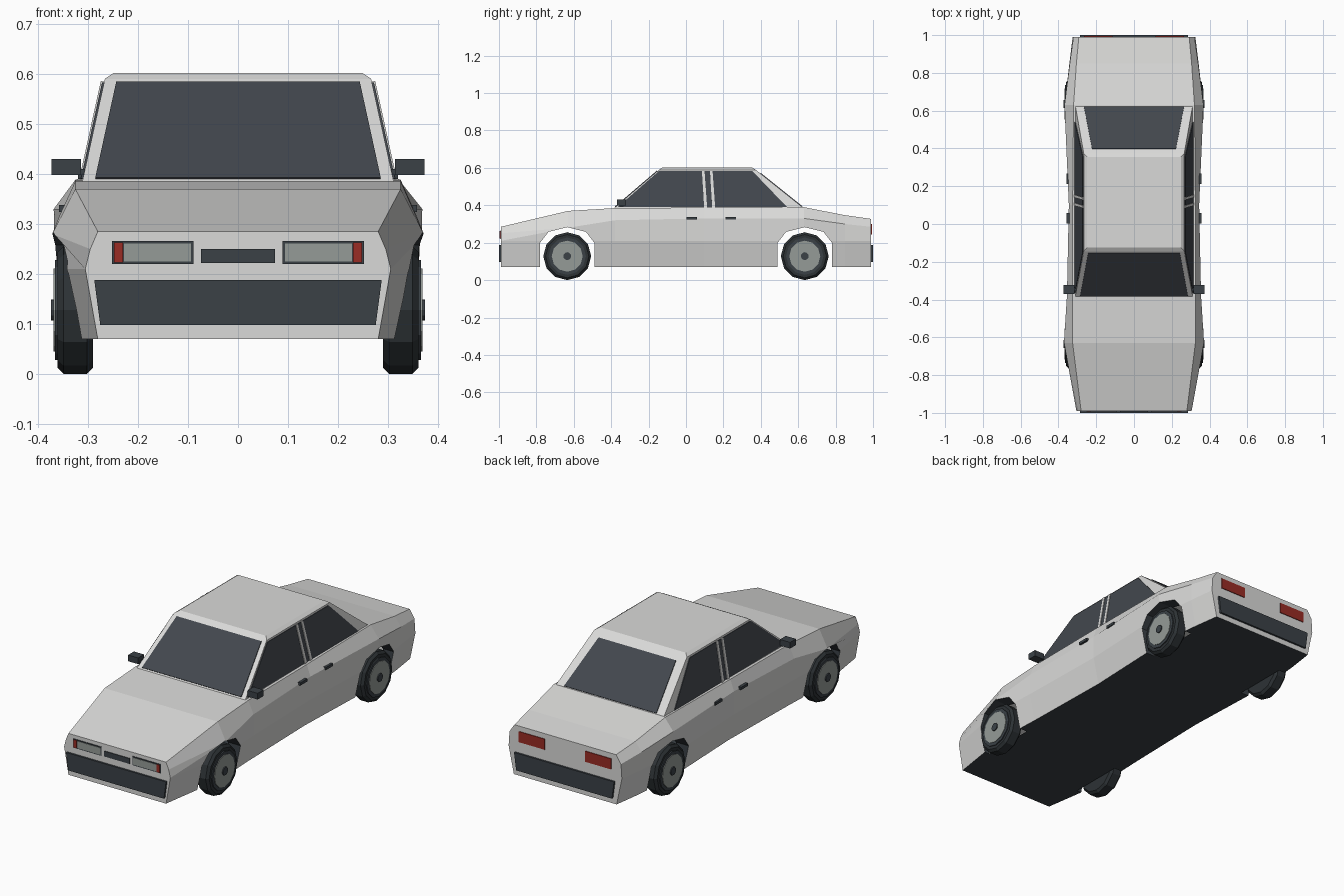
import bpy, bmesh, math
from mathutils import Vector

old = bpy.data.objects.get("Cube")
if old:
    bpy.data.objects.remove(old, do_unlink=True)


def material(name, r, g, b):
    m = bpy.data.materials.new(name)
    m.use_nodes = True
    m.diffuse_color = (r, g, b, 1)
    m.node_tree.nodes["Principled BSDF"].inputs["Base Color"].default_value = (r, g, b, 1)
    return m


PAINT = material("light grey paint", 0.7, 0.7, 0.69)
GLASS = material("tinted glass", 0.055, 0.063, 0.075)
TRIM = material("dark trim", 0.043, 0.053, 0.062)
RUBBER = material("tyre rubber", 0.026, 0.032, 0.036)
LENS = material("pale lens and hub", 0.3, 0.33, 0.31)
RED = material("red lens", 0.32, 0.025, 0.018)


def make(name, bm, *mats):
    bmesh.ops.recalc_face_normals(bm, faces=bm.faces)
    mesh = bpy.data.meshes.new(name)
    bm.to_mesh(mesh)
    bm.free()
    for m in mats:
        mesh.materials.append(m)
    ob = bpy.data.objects.new(name, mesh)
    bpy.context.collection.objects.link(ob)
    return ob


def loft(rings):
    """Closed skin through rings with equal point counts."""
    bm = bmesh.new()
    vs = [[bm.verts.new(p) for p in ring] for ring in rings]
    n = len(vs[0])
    for a, b in zip(vs, vs[1:]):
        for i in range(n):
            j = (i + 1) % n
            bm.faces.new((a[i], a[j], b[j], b[i]))
    bm.faces.new(vs[0])
    bm.faces.new(vs[-1])
    return bm


def plate(name, pts, thick, mat):
    """Flat polygon thickened outward, away from the middle of the car."""
    pts = [Vector(p) for p in pts]
    mid = sum(pts, Vector()) / len(pts)
    n = (pts[1] - pts[0]).cross(pts[2] - pts[0]).normalized()
    if n.dot(mid - Vector((0, 0, 0.2))) < 0:
        n = -n
    return make(name, loft([[p - n * 0.002 for p in pts], [p + n * thick for p in pts]]), mat)


def box(name, x, y, z, mat):
    return make(name, loft([[(a, y[0], z[0]), (a, y[1], z[0]), (a, y[1], z[1]), (a, y[0], z[1])]
                            for a in x]), mat)


def disc(name, x, y, z, radius, depth, mat, bevel=0):
    bpy.ops.mesh.primitive_cylinder_add(vertices=12, radius=radius, depth=depth,
                                        location=(x, y, z), rotation=(0, math.pi / 2, 0))
    ob = bpy.context.object
    ob.name = name
    ob.data.materials.append(mat)
    if bevel:
        mod = ob.modifiers.new("edge", "BEVEL")
        mod.width = bevel
        mod.segments = 1
        mod.limit_method = "ANGLE"
        mod.angle_limit = 1.0
    return ob


SIDES = (("left", 1), ("right", -1))
AXLE = 0.635
FLOOR, WAIST = 0.07, 0.21

# Lower body: y, floor width, waist width, shoulder width and z, deck width and z
sections = [
    (-0.99, 0.28, 0.305, 0.295, 0.25, 0.28, 0.285),
    (-0.63, 0.335, 0.366, 0.371, 0.28, 0.325, 0.37),
    (-0.38, 0.325, 0.355, 0.355, 0.32, 0.325, 0.385),
    (0.10, 0.315, 0.345, 0.345, 0.33, 0.325, 0.388),
    (0.63, 0.335, 0.366, 0.368, 0.33, 0.32, 0.39),
    (0.85, 0.315, 0.342, 0.34, 0.3, 0.305, 0.347),
    (0.99, 0.295, 0.325, 0.32, 0.285, 0.292, 0.327),
]
rings = []
for y, wf, ww, ws, zs, wd, zd in sections:
    half = [(wf, FLOOR), (ww, WAIST), (ws, zs), (wd, zd)]
    rings.append([(x, y, z) for x, z in half] + [(-x, y, z) for x, z in reversed(half)])
body = make("body_shell", loft(rings), PAINT, TRIM)
for f in body.data.polygons:
    if f.normal.z < -0.95:
        f.material_index = 1

# Wheel arches cut from the body, left open to the hollow inside
arch = [(-0.145, 0), (-0.145, 0.2), (-0.1, 0.258), (0, 0.283), (0.1, 0.258), (0.145, 0.2), (0.145, 0)]
cutters = []
for side, s in SIDES:
    for c in (-AXLE, AXLE):
        cut = make("arch_cutter", loft([[(s * x, c + y, z) for y, z in arch] for x in (0.285, 0.5)]), TRIM)
        cut.hide_render = True
        mod = body.modifiers.new("arch", "BOOLEAN")
        mod.object = cut
        mod.solver = "EXACT"
        mod.material_mode = "TRANSFER"
        cutters.append(cut)
deps = bpy.context.evaluated_depsgraph_get()
cut_mesh = bpy.data.meshes.new_from_object(body.evaluated_get(deps))
body.modifiers.clear()
body.data = cut_mesh
for cut in cutters:
    bpy.data.objects.remove(cut, do_unlink=True)
bm = bmesh.new()
bm.from_mesh(cut_mesh)
inner = [f for f in bm.faces if abs(f.normal.x) > 0.99 and
         all(abs(abs(v.co.x) - 0.285) < 0.001 for v in f.verts)]
bmesh.ops.delete(bm, geom=inner, context="FACES")
bm.to_mesh(cut_mesh)
bm.free()

# Cabin: sloping planes given as functions of height
BASE, ROOF = 0.38, 0.59


def side_x(z):
    return 0.312 - (z - BASE) * 0.22


def front_y(z):
    return -0.39 + (z - BASE) * 1.17


def rear_y(z):
    return 0.635 - (z - BASE) * 1.25


def rect(x, y0, y1, z):
    return [(x, y0, z), (x, y1, z), (-x, y1, z), (-x, y0, z)]


make("cabin", loft([rect(side_x(z), front_y(z), rear_y(z), z) for z in (BASE, ROOF)]
                   + [rect(0.248, -0.125, 0.355, 0.602)]), PAINT)


def screen(name, slope, z0, z1, w0, w1):
    plate(name, [(-w0, slope(z0), z0), (w0, slope(z0), z0),
                 (w1, slope(z1), z1), (-w1, slope(z1), z1)], 0.004, GLASS)


screen("windscreen", front_y, 0.39, 0.582, 0.285, 0.243)
screen("rear_window", rear_y, 0.392, 0.57, 0.265, 0.222)

for side, s in SIDES:
    def side_plate(name, low, high, z0, z1, thick, mat):
        pts = [(low[0], z0), (low[1], z0), (high[1], z1), (high[0], z1)]
        plate(side + name, [(s * side_x(z), y, z) for y, z in pts], thick, mat)

    # Side glass with twin light pillar strips
    side_plate("_side_window", (-0.365, 0.54), (-0.145, 0.355), 0.39, 0.582, 0.004, GLASS)
    for y in (0.085, 0.128):
        side_plate("_pillar_strip", (y + 0.012, y + 0.028), (y, y + 0.014), 0.388, 0.584, 0.007, PAINT)

    # Door handles and mirror
    for y in (0.03, 0.24):
        box(side + "_door_handle", (s * 0.335, s * 0.357), (y - 0.028, y + 0.028), (0.324, 0.338), TRIM)
    box(side + "_mirror", (s * 0.314, s * 0.372), (-0.37, -0.322), (0.398, 0.43), TRIM)
    box(side + "_mirror_arm", (s * 0.29, s * 0.32), (-0.355, -0.335), (0.39, 0.41), TRIM)

    # Lamps
    def lamp(name, x0, x1, z0, z1, y, thick, mat):
        plate(side + name, [(s * x0, y, z0), (s * x1, y, z0), (s * x1, y, z1), (s * x0, y, z1)], thick, mat)

    lamp("_headlamp_frame", 0.089, 0.252, 0.22, 0.266, -0.99, 0.003, TRIM)
    lamp("_headlamp", 0.094, 0.228, 0.225, 0.261, -0.99, 0.005, LENS)
    lamp("_indicator", 0.23, 0.248, 0.223, 0.263, -0.99, 0.006, RED)
    lamp("_tail_lamp", 0.115, 0.265, 0.245, 0.3, 0.99, 0.004, RED)

    # Wheels
    for end, y in (("front", -AXLE), ("rear", AXLE)):
        tag = f"{side}_{end}_"
        disc(tag + "tyre", s * 0.325, y, 0.128, 0.128, 0.07, RUBBER, 0.012)
        disc(tag + "rim", s * 0.33, y, 0.128, 0.1, 0.07, TRIM)
        disc(tag + "hub", s * 0.333, y, 0.128, 0.083, 0.07, LENS)
        disc(tag + "hub_cap", s * 0.352, y, 0.128, 0.021, 0.042, TRIM)

# Grille and bumpers
plate("grille", rect(0.074, 0, 0, 0) and [(-0.074, -0.99, 0.222), (0.074, -0.99, 0.222),
      (0.074, -0.99, 0.25), (-0.074, -0.99, 0.25)], 0.004, TRIM)
for name, y in (("front_bumper", -0.99), ("rear_bumper", 0.99)):
    plate(name, [(-0.275, y, 0.098), (0.275, y, 0.098), (0.287, y, 0.188), (-0.287, y, 0.188)], 0.01, TRIM)
